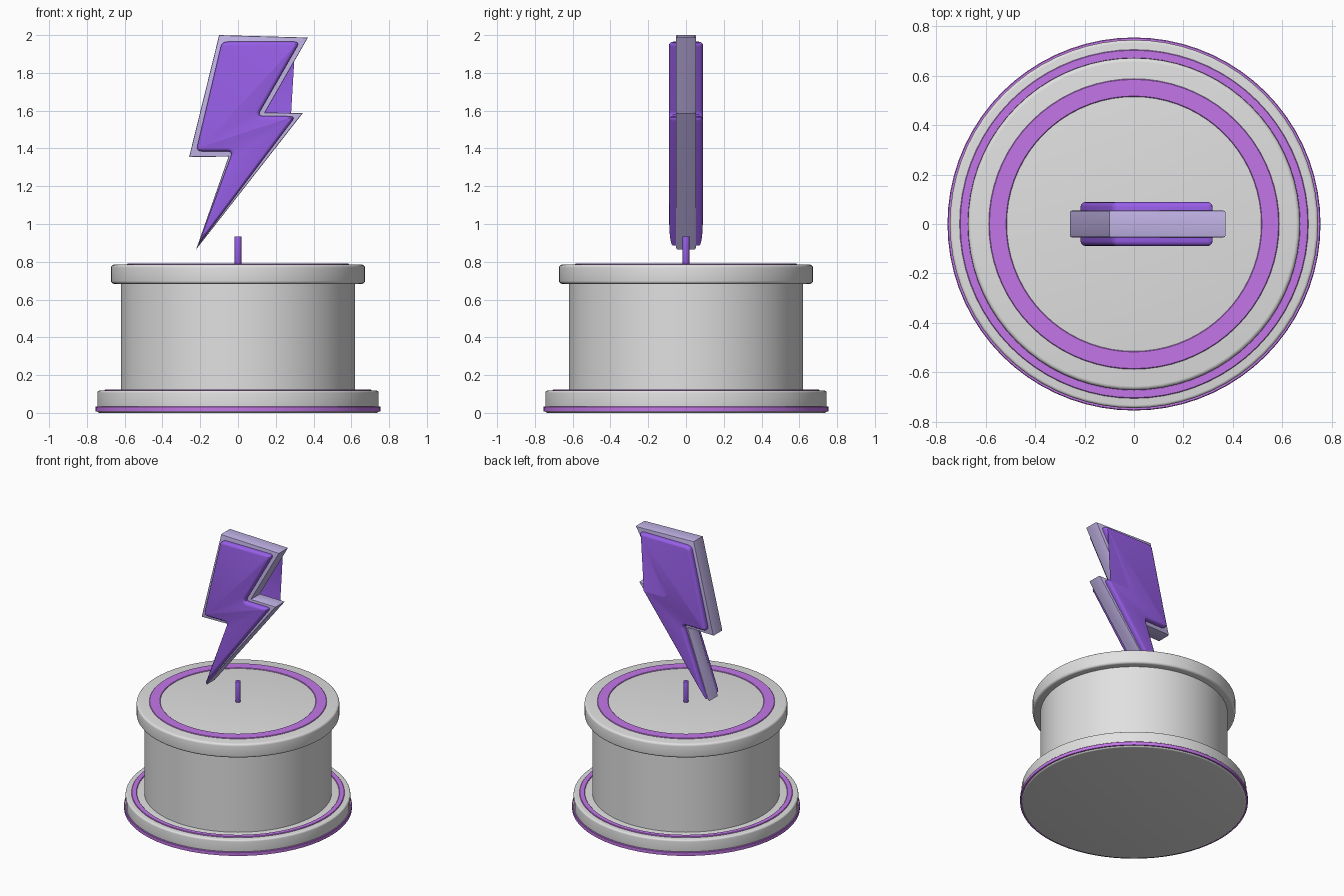
import bpy, math
from mathutils import Vector

if "Cube" in bpy.data.objects:
    bpy.data.objects.remove(bpy.data.objects["Cube"])


def material(name, rgb):
    m = bpy.data.materials.new(name)
    m.diffuse_color = (*rgb, 1)
    m.use_nodes = True
    m.node_tree.nodes["Principled BSDF"].inputs["Base Color"].default_value = m.diffuse_color
    return m


GREY = material("light grey", (0.75, 0.75, 0.75))
ORCHID = material("orchid", (0.60, 0.20, 0.88))
PURPLE = material("purple", (0.33, 0.12, 0.85))
LAVENDER = material("lavender", (0.60, 0.51, 0.89))


def finish(name, verts, faces, mat, angle=35):
    me = bpy.data.meshes.new(name)
    me.from_pydata(verts, [], faces)
    me.materials.append(mat)
    ob = bpy.data.objects.new(name, me)
    bpy.context.collection.objects.link(ob)
    bpy.ops.object.select_all(action='DESELECT')
    ob.select_set(True)
    bpy.context.view_layer.objects.active = ob
    bpy.ops.object.mode_set(mode='EDIT')
    bpy.ops.mesh.select_all(action='SELECT')
    bpy.ops.mesh.normals_make_consistent(inside=False)
    bpy.ops.object.mode_set(mode='OBJECT')
    bpy.ops.object.shade_smooth_by_angle(angle=math.radians(angle))
    return ob


def lathe(name, profile, mat, ring=False, n=72):
    """Spin (radius, z) points round z; a ring closes on itself, a solid gets caps."""
    verts = [(r * math.cos(2 * math.pi * i / n), r * math.sin(2 * math.pi * i / n), z)
             for r, z in profile for i in range(n)]
    k = len(profile)
    faces = []
    for j in range(k if ring else k - 1):
        a, b = j * n, ((j + 1) % k) * n
        faces += [(a + i, a + (i + 1) % n, b + (i + 1) % n, b + i) for i in range(n)]
    if not ring:
        faces += [tuple(range(n)), tuple(range((k - 1) * n, k * n))]
    return finish(name, verts, faces, mat)


def disc_profile(r, z0, z1, b, steps=4):
    """Side profile of a disc with rounded rims."""
    arc = [i * math.pi / 2 / steps for i in range(steps + 1)]
    low = [(r - b + b * math.sin(a), z0 + b - b * math.cos(a)) for a in arc]
    high = [(r - b + b * math.cos(a), z1 - b + b * math.sin(a)) for a in arc]
    return low + high


def band(name, r0, r1, z0, z1, mat):
    c = 0.003
    return lathe(name, [(r0, z0), (r1, z0), (r1, z1 - c), (r1 - c, z1),
                        (r0 + c, z1), (r0, z1 - c)], mat, ring=True)


def round_corners(pts, r, sharp, steps=4):
    """Round every corner of an outline except the one at index sharp."""
    out = []
    for i, p in enumerate(pts):
        p = Vector(p)
        if i == sharp or r == 0:
            out.append(p)
            continue
        a = p + (Vector(pts[i - 1]) - p).normalized() * r
        b = p + (Vector(pts[(i + 1) % len(pts)]) - p).normalized() * r
        for s in range(steps + 1):
            t = s / steps
            out.append(a * (1 - t) ** 2 + p * 2 * t * (1 - t) + b * t * t)
    return out


def inset(pts, d):
    """Move a clockwise outline inward by d, keeping mitred corners."""
    out = []
    for i, p in enumerate(pts):
        e0 = (p - pts[i - 1]).normalized()
        e1 = (pts[(i + 1) % len(pts)] - p).normalized()
        n0, n1 = Vector((e0.y, -e0.x)), Vector((e1.y, -e1.x))
        out.append(p + (n0 + n1) * (d / (1 + n0.dot(n1))))
    return out


def bolt(name, pts, half, bevel, steps, mat):
    """Upright slab from an x-z outline with rounded front and back rims."""
    layers = []
    for s in range(steps + 1):
        a = math.pi / 2 * s / steps
        layers.append((-(half - bevel + bevel * math.cos(a)),
                       inset(pts, bevel * (1 - math.sin(a)))))
    layers += [(-y, o) for y, o in reversed(layers)]
    n = len(pts)
    verts = [(p.x, y, p.y) for y, o in layers for p in o]
    faces = [(j * n + i, j * n + (i + 1) % n, (j + 1) * n + (i + 1) % n, (j + 1) * n + i)
             for j in range(len(layers) - 1) for i in range(n)]
    faces += [tuple(range(n)), tuple(range((len(layers) - 1) * n, len(layers) * n))]
    return finish(name, verts, faces, mat, 40)


# Pedestal
lathe("base_plate", disc_profile(0.745, 0.0, 0.118, 0.012), GREY)
lathe("drum", [(0.62, 0.10), (0.62, 0.70)], GREY)
lathe("top_plate", disc_profile(0.672, 0.683, 0.785, 0.016), GREY)

# Coloured bands
band("base_edge_band", 0.72, 0.755, 0.008, 0.034, ORCHID)
band("base_top_band", 0.67, 0.706, 0.11, 0.124, ORCHID)
band("top_band", 0.515, 0.588, 0.778, 0.790, ORCHID)

# Support pin
lathe("pin", disc_profile(0.018, 0.775, 0.935, 0.004, 2), PURPLE, n=16)

# Lightning bolt: pale core slab with a thicker purple body through it
core = [(-0.10, 2.0), (0.37, 1.987), (0.143, 1.59), (0.343, 1.587),
        (-0.222, 0.865), (-0.05, 1.357), (-0.259, 1.354)]
body = [(-0.085, 1.965), (0.328, 1.965), (0.103, 1.572), (0.305, 1.57),
        (-0.212, 0.885), (-0.028, 1.385), (-0.222, 1.385)]
bolt("bolt_core", round_corners(core, 0, 4), 0.054, 0.006, 2, LAVENDER)
bolt("bolt_body", round_corners(body, 0.03, 4), 0.089, 0.02, 4, PURPLE)
